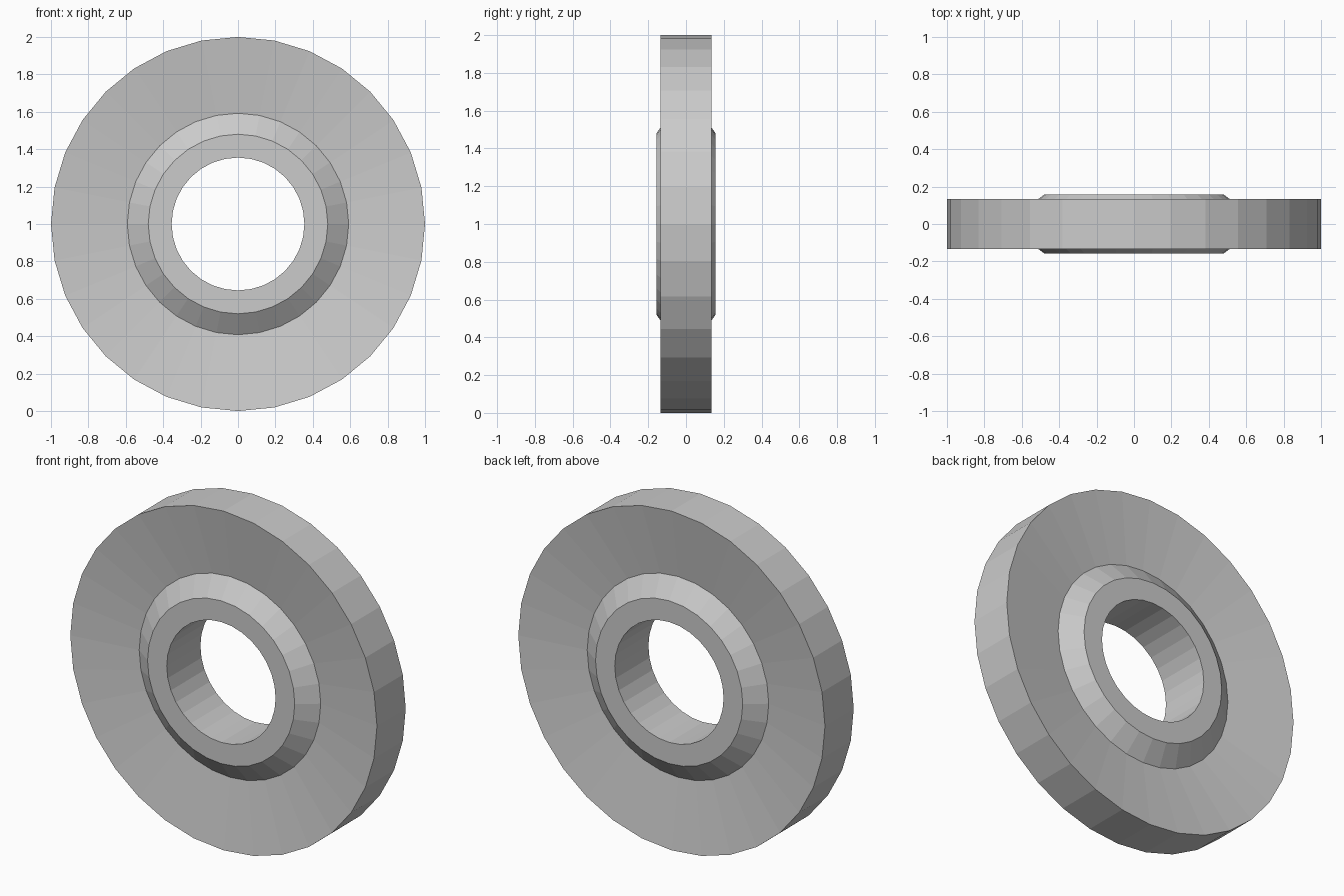
import bpy, bmesh
from math import sin, cos, pi

if "Cube" in bpy.data.objects:
    bpy.data.objects.remove(bpy.data.objects["Cube"])

SIDES = 32

# Half cross-section (radius, depth), from bore to rim: hub face, chamfer, dished web, rim
half = [(0.355, 0.157), (0.48, 0.157), (0.592, 0.075), (1.0, 0.134)]
# Mirror across the middle plane to close the section
profile = [(r, -d) for r, d in half] + [(r, d) for r, d in reversed(half)]

bm = bmesh.new()

# Revolve the section around the y axis
rings = []
for i in range(SIDES):
    a = 2 * pi * i / SIDES
    rings.append([bm.verts.new((r * sin(a), y, 1 + r * cos(a))) for r, y in profile])

n = len(profile)
for i in range(SIDES):
    a, b = rings[i], rings[(i + 1) % SIDES]
    for j in range(n):
        k = (j + 1) % n
        bm.faces.new((a[j], a[k], b[k], b[j]))
bmesh.ops.recalc_face_normals(bm, faces=bm.faces)

# Flat-shaded wheel disc with raised hub and through bore
mesh = bpy.data.meshes.new("wheel_disc")
bm.to_mesh(mesh)
bm.free()
bpy.context.collection.objects.link(bpy.data.objects.new("wheel_disc", mesh))
